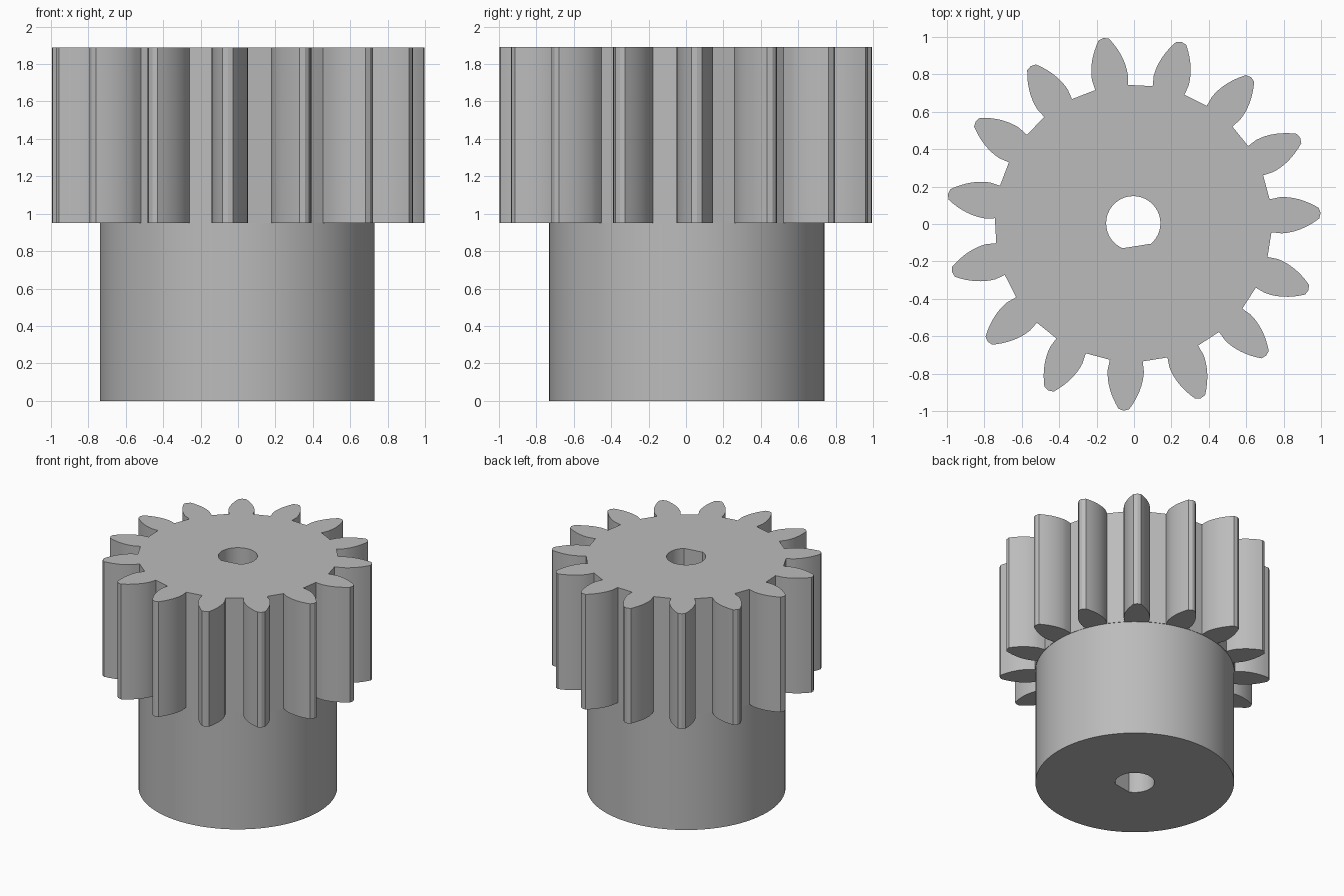
import bpy
import bmesh
from math import sin, cos, pi, radians, atan2, hypot, acos

if "Cube" in bpy.data.objects:
    bpy.data.objects.remove(bpy.data.objects["Cube"], do_unlink=True)

CENTRE = (-0.004, 0.004)
TEETH, FIRST_TOOTH = 15, radians(3.1)
HUB_R, HUB_TOP, GEAR_TOP = 0.735, 0.95, 1.89
BORE_R, FLAT_DIST, FLAT_DIR = 0.145, 0.123, radians(-81)

steel = bpy.data.materials.new("grey_steel")
steel.use_nodes = True
GREY = (0.5, 0.5, 0.5, 1)
steel.diffuse_color = GREY
steel.node_tree.nodes["Principled BSDF"].inputs["Base Color"].default_value = GREY


def arc(radius, start, end, count):
    step = (end - start) / count
    return [(radius * cos(start + i * step), radius * sin(start + i * step))
            for i in range(count + 1)]


def gear_outline():
    # One bulged flank (radius, half width), mirrored and repeated round the gear
    flank = [(0.735, 0.088)]
    for i in range(9):
        r = 0.79 + 0.205 * i / 8
        flank.append((r, 0.097 - 1.64 * (r - 0.79) ** 2))
    tooth = [(r, -w) for r, w in flank] + [(1.003, 0)] + [(r, w) for r, w in reversed(flank)]
    points = []
    for n in range(TEETH):
        turn = FIRST_TOOTH + n * 2 * pi / TEETH
        for x, y in tooth:
            a, r = atan2(y, x) + turn, hypot(x, y)
            points.append((r * cos(a), r * sin(a)))
    return points


def ring(bm, points, z):
    verts = [bm.verts.new((x + CENTRE[0], y + CENTRE[1], z)) for x, y in points]
    edges = [bm.edges.new((v, verts[i - 1])) for i, v in enumerate(verts)]
    return verts, edges


def wall(bm, low, high):
    for i in range(len(low[0])):
        bm.faces.new((low[0][i - 1], low[0][i], high[0][i], high[0][i - 1]))


def cap(bm, outer, inner, up):
    bmesh.ops.triangle_fill(bm, edges=outer[1] + inner[1], use_beauty=True,
                            normal=(0, 0, up))


def finish(bm, name):
    bmesh.ops.recalc_face_normals(bm, faces=bm.faces)
    mesh = bpy.data.meshes.new(name)
    bm.to_mesh(mesh)
    bm.free()
    mesh.materials.append(steel)
    obj = bpy.data.objects.new(name, mesh)
    bpy.context.collection.objects.link(obj)
    bpy.ops.object.select_all(action="DESELECT")
    obj.select_set(True)
    bpy.context.view_layer.objects.active = obj
    bpy.ops.object.shade_smooth_by_angle(angle=radians(25))


# Profiles: round hub, toothed rim and D-shaped shaft hole
hub_circle = arc(HUB_R, 0, 2 * pi, 96)[:-1]
half_flat = acos(FLAT_DIST / BORE_R)
bore = arc(BORE_R, FLAT_DIR + half_flat, FLAT_DIR + 2 * pi - half_flat, 40)
teeth = gear_outline()

# Hub: bottom face, outer wall and its length of the shaft hole
bm = bmesh.new()
outer, hole = ring(bm, hub_circle, 0), ring(bm, bore, 0)
cap(bm, outer, hole, -1)
wall(bm, outer, ring(bm, hub_circle, HUB_TOP))
wall(bm, hole, ring(bm, bore, HUB_TOP))
finish(bm, "hub")

# Toothed gear: tooth undersides, tooth walls, top face and shaft hole
bm = bmesh.new()
low, high = ring(bm, teeth, HUB_TOP), ring(bm, teeth, GEAR_TOP)
hole = ring(bm, bore, GEAR_TOP)
cap(bm, low, ring(bm, hub_circle, HUB_TOP), -1)
cap(bm, high, hole, 1)
wall(bm, low, high)
wall(bm, ring(bm, bore, HUB_TOP), hole)
finish(bm, "toothed_gear")
